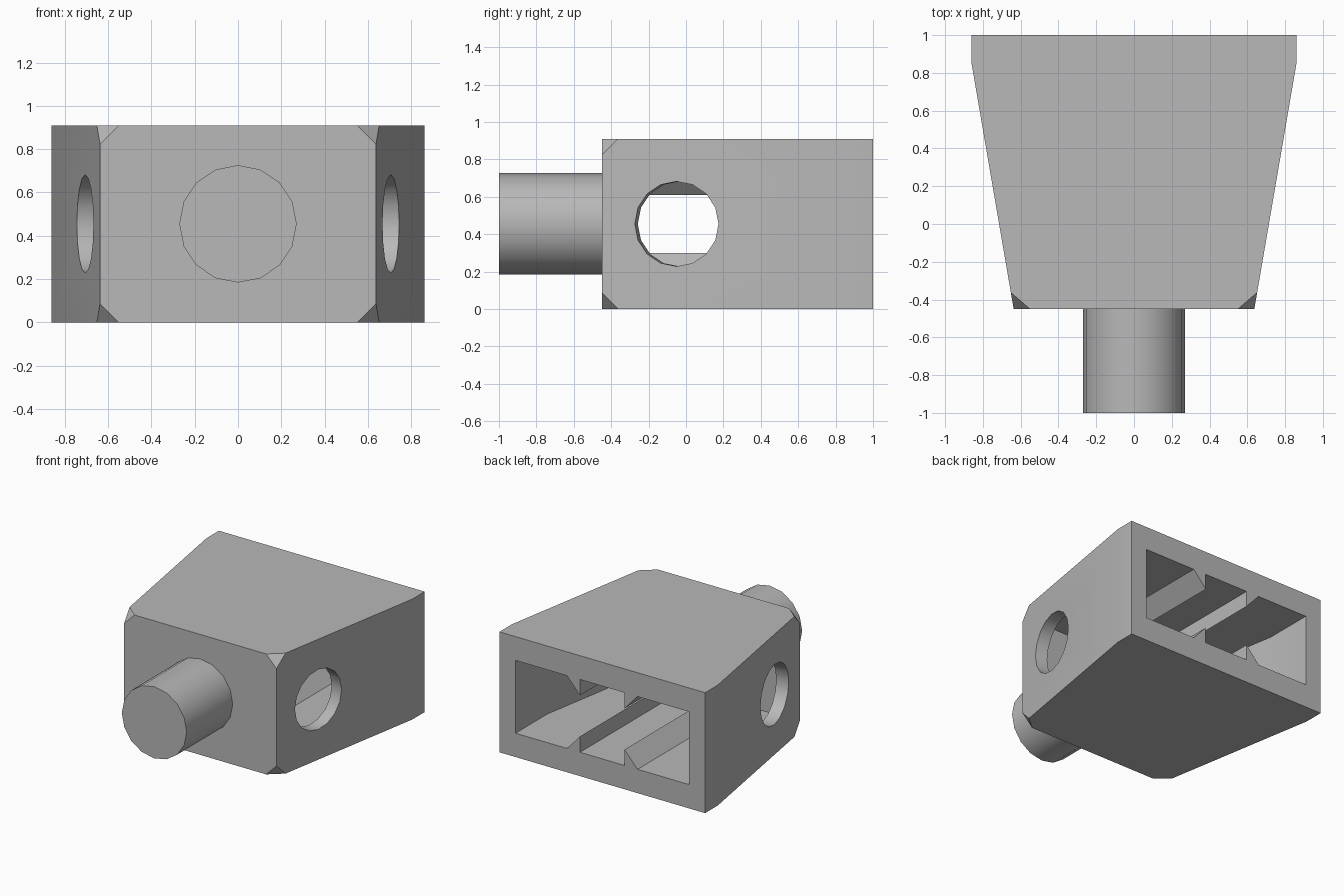
import bpy, bmesh, math
from mathutils import Vector, Matrix

if "Cube" in bpy.data.objects:
    bpy.data.objects.remove(bpy.data.objects["Cube"], do_unlink=True)

HEIGHT, MID = 0.91, 0.455
BACK, BEND, FRONT = 1.0, 0.85, -0.45
WIDE, NARROW = 0.86, 0.637
SLOPE = (WIDE - NARROW) / (BEND - FRONT)

grey = bpy.data.materials.new("plain grey")
grey.use_nodes = True
colour = (0.48, 0.48, 0.48, 1)
grey.diffuse_color = colour
grey.node_tree.nodes["Principled BSDF"].inputs["Base Color"].default_value = colour


def make_object(name, bm):
    bmesh.ops.recalc_face_normals(bm, faces=bm.faces)
    mesh = bpy.data.meshes.new(name)
    bm.to_mesh(mesh)
    bm.free()
    mesh.materials.append(grey)
    obj = bpy.data.objects.new(name, mesh)
    bpy.context.collection.objects.link(obj)
    return obj


def loft(name, rings):
    """Closed solid through matching rings of points."""
    bm = bmesh.new()
    loops = [[bm.verts.new(p) for p in ring] for ring in rings]
    n = len(loops[0])
    for a, b in zip(loops, loops[1:]):
        for i in range(n):
            j = (i + 1) % n
            bm.faces.new((a[i], a[j], b[j], b[i]))
    bm.faces.new(loops[0])
    bm.faces.new(loops[-1])
    return bm


def cylinder(name, radius, length, matrix):
    bm = bmesh.new()
    bmesh.ops.create_cone(bm, cap_ends=True, segments=16, radius1=radius,
                          radius2=radius, depth=length, matrix=matrix)
    return make_object(name, bm)


def activate(obj):
    bpy.ops.object.select_all(action="DESELECT")
    obj.select_set(True)
    bpy.context.view_layer.objects.active = obj


def cut(obj, cutter):
    mod = obj.modifiers.new("cut", "BOOLEAN")
    mod.operation, mod.solver, mod.object = "DIFFERENCE", "EXACT", cutter
    activate(obj)
    bpy.ops.object.modifier_apply(modifier=mod.name)
    bpy.data.objects.remove(cutter, do_unlink=True)


# Tapered block
half = [(NARROW, FRONT), (WIDE, BEND), (WIDE, BACK)]
outline = half + [(-x, y) for x, y in reversed(half)]
bm = loft("body", [[(x, y, z) for x, y in outline] for z in (0, HEIGHT)])

# Clipped front corners
CLIP = 0.087
for sx in (-1, 1):
    for z, sz in ((0, -1), (HEIGHT, 1)):
        corner = Vector((sx * NARROW, FRONT, z))
        a = corner - Vector((sx * CLIP, 0, 0))
        b = corner - Vector((0, 0, sz * CLIP))
        c = corner + Vector((sx * CLIP * SLOPE, CLIP, 0))
        normal = (b - a).cross(c - a).normalized()
        if normal.dot(corner - a) < 0:
            normal.negate()
        cut_geom = bmesh.ops.bisect_plane(
            bm, geom=bm.verts[:] + bm.edges[:] + bm.faces[:],
            plane_co=a, plane_no=normal, clear_outer=True)["geom_cut"]
        bmesh.ops.holes_fill(
            bm, edges=[e for e in cut_geom if isinstance(e, bmesh.types.BMEdge)])
body = make_object("body", bm)

# Open cavity with four long wedge ribs
LOW, RIB, RIB_IN, RIB_OUT = 0.18, 0.30, 0.186, 0.295


def cavity_ring(y, w):
    floor = [(w, LOW), (RIB_OUT, LOW), (RIB_IN, RIB), (RIB_IN, LOW)]
    floor += [(-x, z) for x, z in reversed(floor)]
    ring = floor + [(x, HEIGHT - z) for x, z in reversed(floor)]
    return [(x, y, z) for x, z in ring]


INNER, INNER_BEND, INNER_FRONT = 0.725, 0.62, -0.27
front_width = INNER - SLOPE * (INNER_BEND - INNER_FRONT)
cavity = loft("cavity", [cavity_ring(BACK + 0.1, INNER),
                         cavity_ring(INNER_BEND, INNER),
                         cavity_ring(INNER_FRONT, front_width)])
cut(body, make_object("cavity_cutter", cavity))

# Round holes square to the sloping side walls
hole_y = -0.05
hole_x = NARROW + SLOPE * (hole_y - FRONT)
for sx in (-1, 1):
    direction = Vector((sx, -SLOPE, 0)).normalized()
    side = Vector((0, 0, 1)).cross(direction)
    turn = Matrix((side, Vector((0, 0, 1)), direction)).transposed().to_4x4()
    place = Matrix.Translation((sx * hole_x, hole_y, MID)) @ turn
    cut(body, cylinder("hole_cutter", 0.227, 0.4, place))

# Front peg
peg = cylinder("front_peg", 0.271, 0.6, Matrix.Translation((0, -0.7, MID))
               @ Matrix.Rotation(math.radians(90), 4, "X"))

for obj in (body, peg):
    activate(obj)
    bpy.ops.object.shade_smooth_by_angle(angle=math.radians(30))
